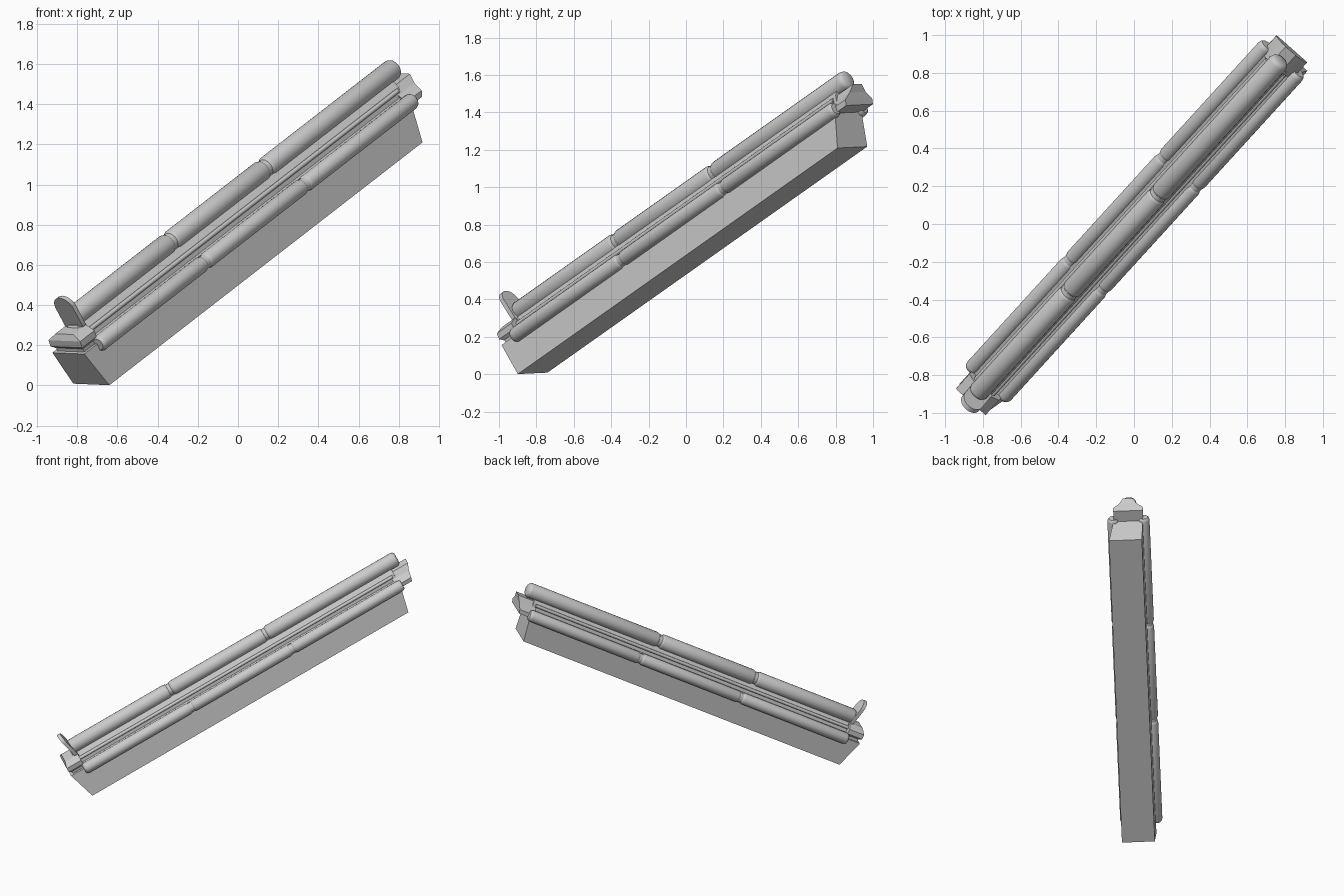
import bpy, bmesh, math
from mathutils import Matrix, Vector

cube = bpy.data.objects.get("Cube")
if cube:
    bpy.data.objects.remove(cube)

grey = bpy.data.materials.new("plain grey")
grey.use_nodes = True
colour = (0.6, 0.6, 0.6, 1)
grey.diffuse_color = colour
grey.node_tree.nodes["Principled BSDF"].inputs["Base Color"].default_value = colour

# Local frame: x across the bar, y along it, z out of its top
along = Vector((0.597, 0.655, 0.463)).normalized()
across = Vector((0.75, -0.661, -0.032))
across = (across - along * across.dot(along)).normalized()
frame = Matrix((across, along, across.cross(along))).transposed().to_4x4()
frame.translation = (-0.73, -0.82, 0.005)
LEAN = -0.027  # sideways offset of everything above the base


def finish(name, bm, smooth=False):
    bmesh.ops.recalc_face_normals(bm, faces=bm.faces)
    bm.transform(frame)
    mesh = bpy.data.meshes.new(name)
    bm.to_mesh(mesh)
    bm.free()
    mesh.materials.append(grey)
    obj = bpy.data.objects.new(name, mesh)
    bpy.context.collection.objects.link(obj)
    if smooth:
        bpy.ops.object.select_all(action='DESELECT')
        obj.select_set(True)
        bpy.context.view_layer.objects.active = obj
        bpy.ops.object.shade_smooth_by_angle(angle=math.radians(40))


def skin(bm, rings):
    for a, b in zip(rings, rings[1:]):
        n = len(a)
        for i in range(n):
            bm.faces.new((a[i], a[(i + 1) % n], b[(i + 1) % n], b[i]))
    bm.faces.new(rings[0])
    bm.faces.new(rings[-1])


def loft(name, levels):
    """Stack rectangles given as height, half width, start, end."""
    bm = bmesh.new()
    rings = []
    for h, w, a, b in levels:
        x = LEAN if h > 0 else 0
        rings.append([bm.verts.new(p) for p in
                      ((x - w, a, h), (x + w, a, h), (x + w, b, h), (x - w, b, h))])
    skin(bm, rings)
    finish(name, bm)


def tube(name, x, z, radius, stations, sides=20):
    """Round bar along the frame, stations are distance and radius factor."""
    bm = bmesh.new()
    skin(bm, [[bm.verts.new((x + radius * f * math.cos(k * math.tau / sides), t,
                             z + radius * f * math.sin(k * math.tau / sides)))
               for k in range(sides)] for t, f in stations])
    finish(name, bm, True)


# Main body leaning to one side, with flared ends, and a stepped deck on top
loft("body", [(0, .12, 0, 2.61), (.205, .106, -.06, 2.66)])
loft("neck", [(.19, .09, -.04, 2.65), (.235, .09, -.04, 2.65)])
loft("deck", [(.2, .075, 0, 2.66), (.24, .065, 0, 2.66), (.285, .055, .01, 2.66), (.315, .03, .03, 2.66)])

# Blocks capping the two ends
loft("low_end_block", [(.225, .09, -.045, .06), (.24, .105, -.06, .06),
                       (.275, .105, -.06, .06), (.305, .06, -.045, .06)])
loft("high_end_block", [(.185, .108, 2.63, 2.745), (.215, .108, 2.63, 2.755),
                        (.25, .065, 2.63, 2.765), (.29, .035, 2.64, 2.785)])


# Three segmented rollers with recessed joints
def roller(name, x, z, radius, start, joints, end):
    cuts = [start] + joints + [end]
    for i, (a, b) in enumerate(zip(cuts, cuts[1:])):
        a, b = a + .006, b - .006
        tube(f"{name}_{i + 1}", x, z, radius,
             [(a, .72), (a + .008, .9), (a + .022, 1), (b - .022, 1), (b - .008, .9), (b, .72)])
    tube(name + "_core", x, z, radius * .85, [(start + .03, 1), (end - .03, 1)])


roller("top_roller", LEAN - .008, .347, .054, .03, [.86, 1.65], 2.74)
for side, label in ((1, "left"), (-1, "right")):
    roller(label + "_roller", LEAN + side * .112, .203, .042, .04, [.93, 1.76], 2.68)
    tube(label + "_rod", LEAN + side * .06, .27, .012, [(.03, 1), (2.64, 1)], 10)

# Upright oval plate at the low end, leaning outward
bm = bmesh.new()
rings = []
for offset in (-.013, .013):
    ring = []
    for k in range(28):
        a = k * math.tau / 28
        lift = .065 * math.sin(a) + (.05 if math.sin(a) > 0 else -.05)
        ring.append(bm.verts.new((LEAN + .06 * math.cos(a), .035 - .21 * lift + offset, .37 + lift)))
    rings.append(ring)
skin(bm, rings)
finish("end_plate", bm, True)
